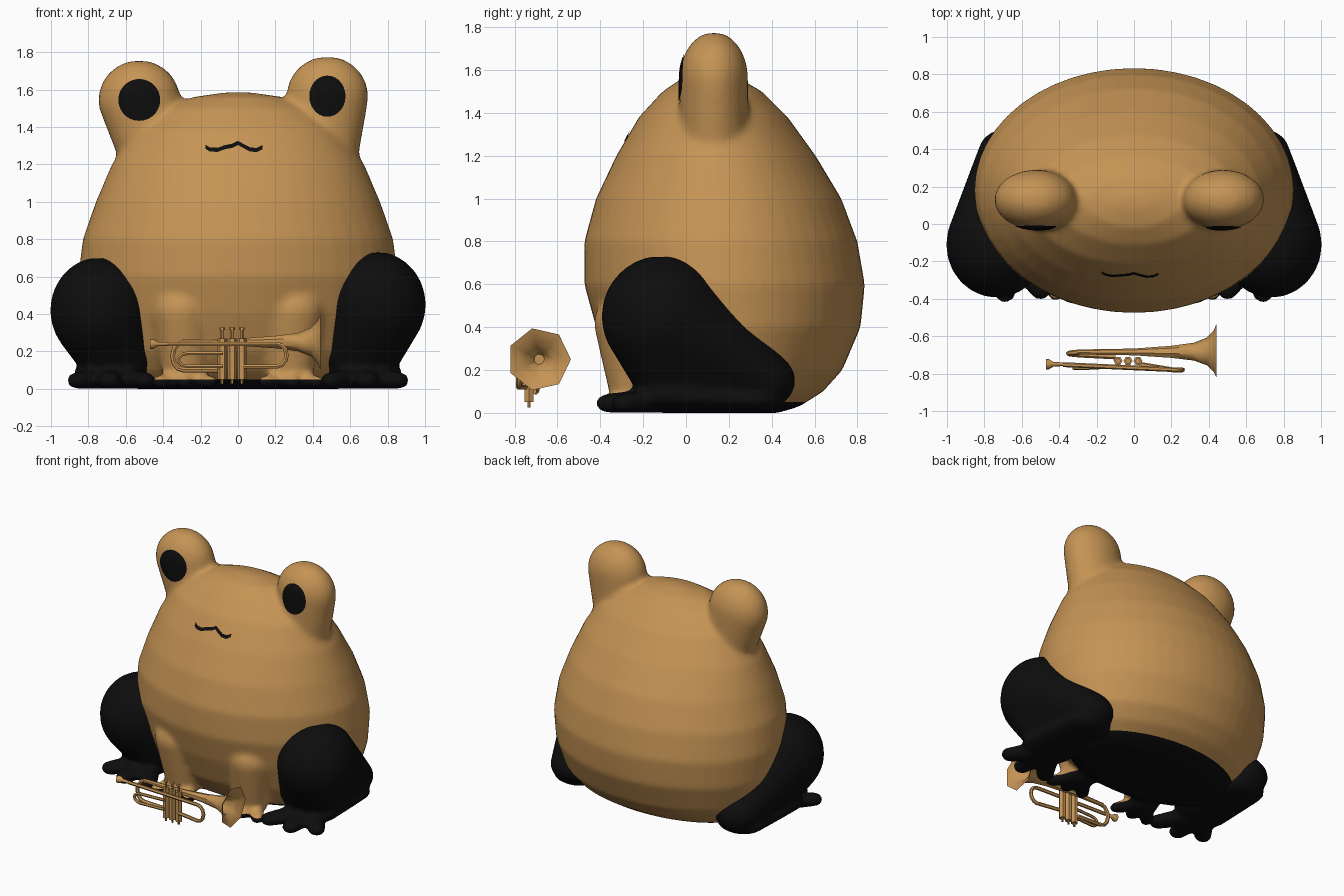
import bpy, bmesh, math
from mathutils import Vector
from mathutils.bvhtree import BVHTree

if "Cube" in bpy.data.objects:
    bpy.data.objects.remove(bpy.data.objects["Cube"])


def material(name, rgb):
    m = bpy.data.materials.new(name)
    m.diffuse_color = (*rgb, 1)
    m.use_nodes = True
    m.node_tree.nodes["Principled BSDF"].inputs["Base Color"].default_value = m.diffuse_color
    return m


TAN = material("tan", (0.56, 0.295, 0.09))
BLACK = material("black", (0.004, 0.004, 0.004))


def make_object(name, bm, *mats):
    me = bpy.data.meshes.new(name)
    bm.to_mesh(me)
    bm.free()
    ob = bpy.data.objects.new(name, me)
    bpy.context.collection.objects.link(ob)
    for m in mats:
        me.materials.append(m)
    return ob


def blob(bm, *balls):
    """Add the convex hull of several ellipsoids (centre, radii)."""
    part = bmesh.new()
    for c, r in balls:
        for i in range(1, 14):
            a = math.pi * i / 14
            for j in range(24):
                b = math.tau * j / 24
                part.verts.new((c[0] + r[0] * math.sin(a) * math.cos(b),
                                c[1] + r[1] * math.sin(a) * math.sin(b),
                                c[2] + r[2] * math.cos(a)))
    bmesh.ops.convex_hull(part, input=part.verts[:])
    bmesh.ops.delete(part, geom=[v for v in part.verts if not v.link_faces], context='VERTS')
    bmesh.ops.recalc_face_normals(part, faces=part.faces[:])
    me = bpy.data.meshes.new("part")
    part.to_mesh(me)
    part.free()
    bm.from_mesh(me)
    bpy.data.meshes.remove(me)


def loft(bm, rings):
    """Skin a list of point rings and cap both ends."""
    loops = [[bm.verts.new(p) for p in ring] for ring in rings]
    n = len(loops[0])
    faces = [bm.faces.new((a[i], a[(i + 1) % n], b[(i + 1) % n], b[i]))
             for a, b in zip(loops, loops[1:]) for i in range(n)]
    faces += [bm.faces.new(loops[0]), bm.faces.new(loops[-1])]
    bmesh.ops.recalc_face_normals(bm, faces=faces)


def fuse(ob, voxel, smooth):
    """Blend overlapping volumes into one smooth skin."""
    rm = ob.modifiers.new("fuse", 'REMESH')
    rm.mode, rm.voxel_size, rm.use_smooth_shade = 'VOXEL', voxel, True
    sm = ob.modifiers.new("relax", 'SMOOTH')
    sm.factor, sm.iterations = 0.5, smooth
    dg = bpy.context.evaluated_depsgraph_get()
    me = bpy.data.meshes.new_from_object(ob.evaluated_get(dg))
    mats = list(ob.data.materials)
    ob.modifiers.clear()
    ob.data = me
    me.materials.clear()
    for m in mats:
        me.materials.append(m)


# Body: egg-shaped loft of (z, front y, back y, half width)
PROFILE = [(0, -.12, .43, .55), (.03, -.19, .53, .63), (.1, -.27, .64, .71),
           (.2, -.34, .73, .78), (.4, -.42, .815, .835), (.6, -.475, .835, .855),
           (.8, -.475, .80, .83), (1.0, -.42, .725, .76), (1.2, -.325, .605, .675),
           (1.38, -.22, .475, .56), (1.5, -.11, .355, .41), (1.56, -.02, .25, .24),
           (1.585, .08, .15, .07)]
bm = bmesh.new()
loft(bm, [[(w * math.cos(t), (f + b) / 2 + (b - f) / 2 * math.sin(t), z)
           for t in [math.tau * i / 48 for i in range(48)]] for z, f, b, w in PROFILE])

# Eye bulges, front arms and fingers are blended into the body
EYES = [(-.528, 1.545, .112, .112), (.478, 1.565, .097, .11)]
for x, z, _, _ in EYES:
    s = math.copysign(1, x)
    blob(bm, ((x, .13, z), (.22, .16, .213)), ((s * .45, .13, 1.28), (.2, .16, .15)))
for s in (-1, 1):
    blob(bm, ((s * .3, -.26, .42), (.17, .17, .15)), ((s * .28, -.25, .06), (.12, .1, .06)))
    for tip in (.15, .29, .42):
        blob(bm, ((s * .28, -.22, .06), (.07, .06, .06)), ((s * tip, -.365, .035), (.045, .05, .035)))
body = make_object("body", bm, TAN, BLACK)
fuse(body, 0.02, 6)

# Black underside below a clean cut
bm = bmesh.new()
bm.from_mesh(body.data)
bmesh.ops.bisect_plane(bm, geom=bm.verts[:] + bm.edges[:] + bm.faces[:],
                       plane_co=(0, 0, .05), plane_no=(0, 0, 1))
for f in bm.faces:
    f.smooth = True
    f.material_index = 1 if f.calc_center_median().z < .05 else 0
skin = BVHTree.FromBMesh(bm)
bm.to_mesh(body.data)
bm.free()

# Hind legs: tapered thigh, shin and three-toed foot
for s, side in ((-1, "left"), (1, "right")):
    bm = bmesh.new()
    blob(bm, ((s * .735, -.11, .435 + .015 * s), (.27, .285, .285)),
         ((s * .68, .39, .15), (.15, .12, .12)),
         ((s * .66, -.1, .2), (.22, .16, .17)))
    blob(bm, ((s * .68, .32, .06), (.17, .14, .06)), ((s * .68, -.1, .08), (.2, .13, .08)))
    for tx, ty in ((.5, -.345), (.69, -.36), (.855, -.29)):
        blob(bm, ((s * .68, -.1, .06), (.1, .08, .06)), ((s * tx, ty, .045), (.06, .06, .045)))
    fuse(make_object(side + "_hind_leg", bm, BLACK), 0.018, 4)


def on_skin(x, z):
    hit = skin.ray_cast(Vector((x, -2, z)), Vector((0, 1, 0)))[0]
    return hit + Vector((0, -.006, 0))


# Pupils: thin discs laid on the eye bulges
for (x, z, rx, rz), side in zip(EYES, ("left", "right")):
    bm = bmesh.new()
    mid = bm.verts.new(on_skin(x, z))
    prev = None
    for k in range(1, 6):
        ring = [bm.verts.new(on_skin(x + rx * k / 5 * math.cos(math.tau * i / 28),
                                     z + rz * k / 5 * math.sin(math.tau * i / 28))) for i in range(28)]
        for i in range(28):
            j = (i + 1) % 28
            bm.faces.new((prev[i], ring[i], ring[j], prev[j]) if prev else (mid, ring[i], ring[j]))
        prev = ring
    make_object(side + "_pupil", bm, BLACK)

# Mouth: wavy ribbon laid on the face
bm = bmesh.new()
rows = [(bm.verts.new(on_skin(x, z - .011)), bm.verts.new(on_skin(x, z + .011)))
        for x, z in ((-.175, 1.295), (-.15, 1.28), (-.11, 1.278), (-.07, 1.292), (-.03, 1.3),
                     (0, 1.315), (.03, 1.298), (.065, 1.28), (.1, 1.277), (.13, 1.292))]
for a, b in zip(rows, rows[1:]):
    bm.faces.new((a[0], b[0], b[1], a[1]))
make_object("mouth", bm, BLACK)


def smooth_by_angle(ob):
    bpy.ops.object.select_all(action='DESELECT')
    ob.select_set(True)
    bpy.context.view_layer.objects.active = ob
    bpy.ops.object.shade_smooth_by_angle(angle=math.radians(50))


def lathe_x(name, profile, y, z, n):
    bm = bmesh.new()
    loft(bm, [[(x, y + r * math.cos(math.tau * i / n), z + r * math.sin(math.tau * i / n))
               for i in range(n)] for x, r in profile])
    smooth_by_angle(make_object(name, bm, TAN))


def tube(name, pts, r):
    cu = bpy.data.curves.new(name, 'CURVE')
    cu.dimensions, cu.bevel_depth, cu.bevel_resolution, cu.use_fill_caps = '3D', r, 1, True
    sp = cu.splines.new('POLY')
    sp.points.add(len(pts) - 1)
    for p, co in zip(sp.points, pts):
        p.co = (*co, 1)
    cu.materials.append(TAN)
    ob = bpy.data.objects.new(name, cu)
    bpy.context.collection.objects.link(ob)
    bpy.ops.object.select_all(action='DESELECT')
    ob.select_set(True)
    bpy.context.view_layer.objects.active = ob
    bpy.ops.object.convert(target='MESH')
    smooth_by_angle(bpy.context.object)


def bend(x, y0, y1, z0, z1, depth):
    """Half-round tube bend from z0 to z1, bulging along x by depth."""
    return [(x + depth * math.sin(math.pi * i / 6), y0 + (y1 - y0) * i / 6,
             (z0 + z1) / 2 + (z0 - z1) / 2 * math.cos(math.pi * i / 6)) for i in range(7)]


# Trumpet lying in front: bell, mouthpiece, slides and three valves
lathe_x("trumpet_bell", [(-.3, .014), (0, .019), (.2, .034), (.32, .05), (.39, .078), (.425, .115),
                         (.44, .148), (.43, .125), (.4, .07), (.3, .025)], -.685, .25, 7)
lathe_x("trumpet_mouthpiece", [(-.47, .027), (-.455, .027), (-.43, .012), (-.36, .009)], -.75, .24, 8)
tube("trumpet_bell_bend", [(-.28, -.685, .25)] + bend(-.29, -.685, -.7, .25, .1, -.06)
     + [(-.1, -.71, .1)], .014)
tube("trumpet_lead_pipe", [(-.38, -.752, .24), (.2, -.778, .24)] + bend(.21, -.78, -.78, .24, .12, .05)
     + [(.03, -.75, .12)], .013)
tube("trumpet_small_slide", [(-.08, -.76, .19)] + bend(-.27, -.77, -.77, .19, .12, -.05)
     + [(-.08, -.76, .12)], .011)
for k in range(3):
    x = -.085 + .053 * k
    tube("trumpet_valve", [(x, -.732, .05), (x, -.732, .27)], .024)
    tube("trumpet_valve_stem", [(x, -.732, .025), (x, -.732, .315)], .008)
    tube("trumpet_valve_button", [(x, -.732, .315), (x, -.732, .328)], .015)
